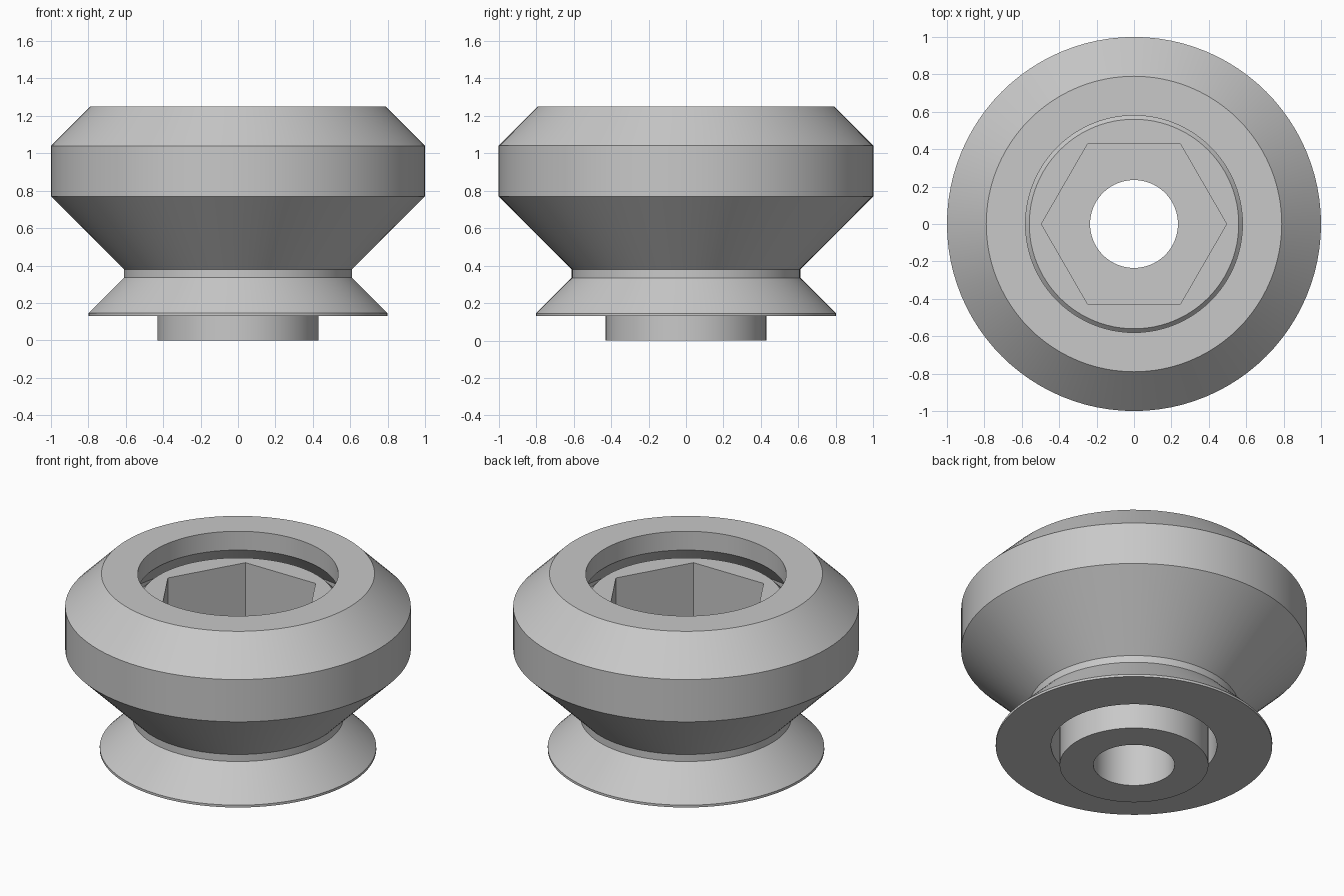
import bpy, bmesh, math
from mathutils import Matrix

if "Cube" in bpy.data.objects:
    bpy.data.objects.remove(bpy.data.objects["Cube"])

grey = bpy.data.materials.new("light_grey")
grey.diffuse_color = (0.58, 0.58, 0.58, 1)
grey.use_nodes = True
grey.node_tree.nodes["Principled BSDF"].inputs["Base Color"].default_value = grey.diffuse_color


def add_object(name, bm):
    bmesh.ops.recalc_face_normals(bm, faces=bm.faces)
    mesh = bpy.data.meshes.new(name)
    bm.to_mesh(mesh)
    bm.free()
    obj = bpy.data.objects.new(name, mesh)
    bpy.context.collection.objects.link(obj)
    mesh.materials.append(grey)
    return obj


def lathe(name, profile, segments=96):
    """Revolve a closed (radius, height) outline around z."""
    bm = bmesh.new()
    rings = []
    for i in range(segments):
        a = 2 * math.pi * i / segments
        rings.append([bm.verts.new((r * math.cos(a), r * math.sin(a), z))
                      for r, z in profile])
    n = len(profile)
    for i in range(segments):
        p, q = rings[i], rings[(i + 1) % segments]
        for j in range(n):
            k = (j + 1) % n
            bm.faces.new((p[j], q[j], q[k], p[k]))
    return add_object(name, bm)


def smooth(obj):
    bpy.ops.object.select_all(action='DESELECT')
    obj.select_set(True)
    bpy.context.view_layer.objects.active = obj
    bpy.ops.object.shade_smooth_by_angle(angle=math.radians(25))


# Hollow outer housing: chamfered rim, V-shaped neck, flared foot
housing = lathe("outer_housing", [
    (0.58, 1.25), (0.79, 1.25), (1.00, 1.04), (1.00, 0.77),
    (0.61, 0.38), (0.61, 0.335), (0.80, 0.145), (0.80, 0.13),
    (0.48, 0.13), (0.48, 0.58), (0.77, 0.87), (0.77, 0.94), (0.58, 1.13)])
smooth(housing)

# Captive core with stem and through hole
core = lathe("inner_core", [
    (0.235, 1.09), (0.56, 1.09), (0.72, 0.93), (0.72, 0.88),
    (0.43, 0.59), (0.43, 0.0), (0.235, 0.0)])

# Hexagonal socket sunk into the core
bm = bmesh.new()
bmesh.ops.create_cone(bm, cap_ends=True, segments=6, radius1=0.495, radius2=0.495,
                      depth=0.6,
                      matrix=Matrix.Translation((0, 0, 1.0)) @ Matrix.Rotation(math.pi / 6, 4, 'Z'))
cutter = add_object("hex_cutter", bm)
cutter.hide_render = True
cut = core.modifiers.new("hex_socket", 'BOOLEAN')
cut.operation = 'DIFFERENCE'
cut.solver = 'EXACT'
cut.object = cutter
bpy.context.view_layer.objects.active = core
bpy.ops.object.modifier_apply(modifier=cut.name)
bpy.data.objects.remove(cutter)
smooth(core)
